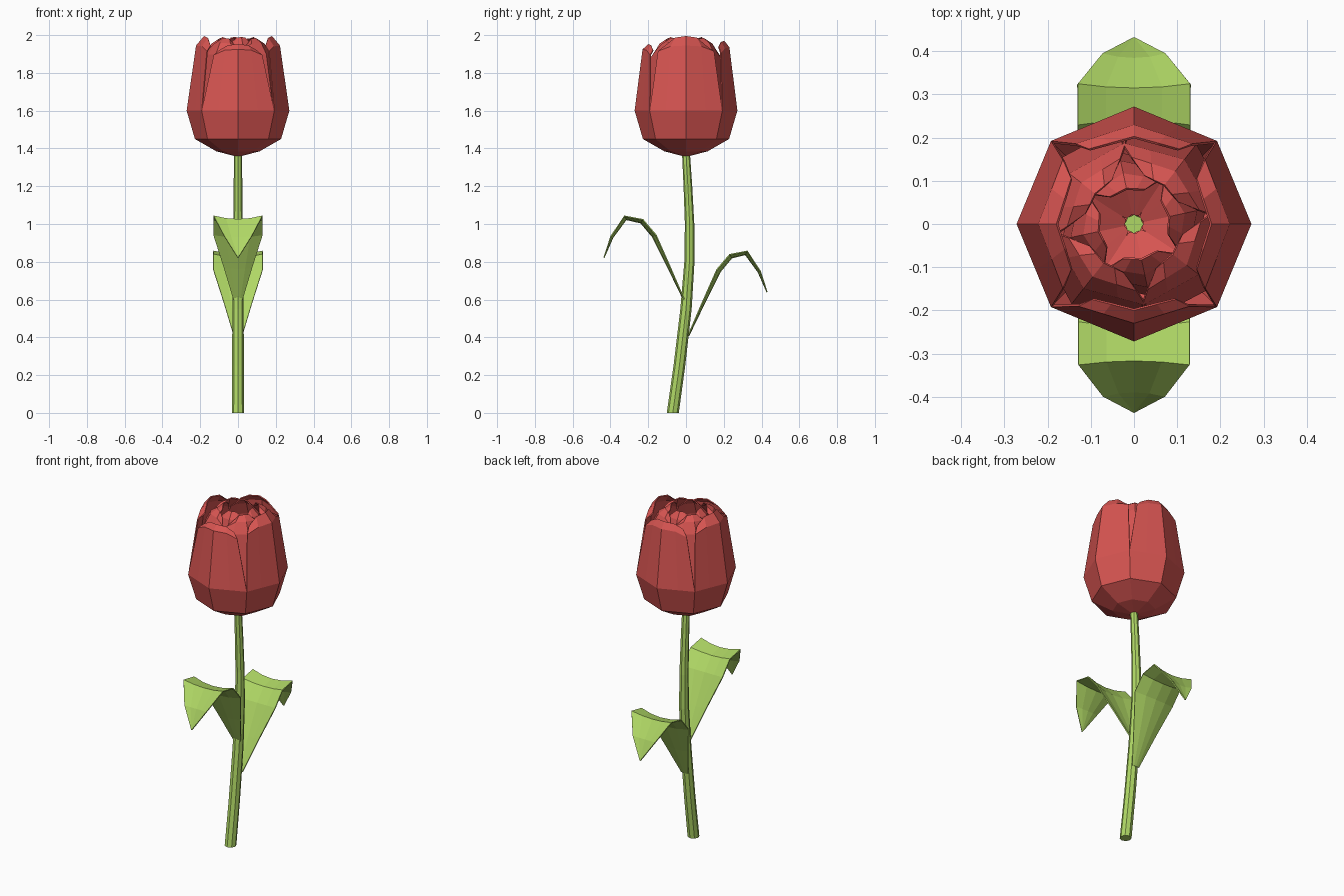
import bpy
from math import cos, sin, pi
from mathutils import Matrix, Vector

if "Cube" in bpy.data.objects:
    bpy.data.objects.remove(bpy.data.objects["Cube"], do_unlink=True)


def make_material(name, color):
    mat = bpy.data.materials.new(name)
    mat.use_nodes = True
    mat.diffuse_color = color
    mat.node_tree.nodes["Principled BSDF"].inputs["Base Color"].default_value = color
    return mat


red = make_material("petal red", (0.68, 0.09, 0.083, 1))
green = make_material("leaf green", (0.43, 0.68, 0.13, 1))


def make_grid(name, rows, mat, closed=False, thickness=0.0):
    """Skin equal-length rows of points with quads."""
    n = len(rows[0])
    verts = [p for row in rows for p in row]
    faces = []
    for i in range(len(rows) - 1):
        for j in range(n if closed else n - 1):
            k = (j + 1) % n
            faces.append((i * n + j, i * n + k, (i + 1) * n + k, (i + 1) * n + j))
    if closed:
        faces.append(tuple(reversed(range(n))))
        faces.append(tuple(range(len(verts) - n, len(verts))))
    mesh = bpy.data.meshes.new(name)
    mesh.from_pydata(verts, [], faces)
    mesh.materials.append(mat)
    obj = bpy.data.objects.new(name, mesh)
    bpy.context.collection.objects.link(obj)
    if thickness:
        mod = obj.modifiers.new("thickness", "SOLIDIFY")
        mod.thickness = thickness
    return obj


def petal(name, turn, profile):
    """Profile rows: radius, height, half angle in degrees, drop at the edge."""
    spin = Matrix.Rotation(turn * pi / 180, 3, "Z")
    rows = []
    for r, z, half, drop in profile:
        row = []
        for f in (-1, -0.55, 0, 0.55, 1):
            a = half * pi / 180
            edge = Vector((r * cos(a), r * sin(a) * (1 if f > 0 else -1), z))
            p = Vector((r, 0, z)).lerp(edge, abs(f))
            p.z -= drop * abs(f) ** 3
            row.append(spin @ p)
        rows.append(row)
    return make_grid(name, rows, red, thickness=0.006)


# Stem: a bent, tapering eight-sided tube
stem_path = [(-0.07, 0, 0.032), (-0.035, 0.25, 0.031), (0.0, 0.55, 0.03),
             (0.018, 0.8, 0.027), (0.019, 1.0, 0.025), (0.01, 1.2, 0.023),
             (0, 1.375, 0.021)]
rings = [[(r * cos(k * pi / 4), y + r * sin(k * pi / 4), z) for k in range(8)]
         for y, z, r in stem_path]
make_grid("stem", rings, green, closed=True)

# Leaves: cupped blades that arch over and end in a point
leaf_path = [(0.01, 0.59, 0.022), (0.09, 0.765, 0.075), (0.17, 0.935, 0.13),
             (0.235, 1.012, 0.13), (0.32, 1.03, 0.13), (0.39, 0.93, 0.073),
             (0.432, 0.82, 0.002)]


def leaf(name, side, lower):
    rows = []
    for i, (y, z, w) in enumerate(leaf_path):
        a, b = leaf_path[max(i - 1, 0)], leaf_path[min(i + 1, len(leaf_path) - 1)]
        t = Vector((b[0] - a[0], b[1] - a[1])).normalized()
        row = []
        for f in (-1, -0.5, 0, 0.5, 1):
            cup = (f * f - 0.5) * 0.16 * w
            row.append((f * w, side * (y - t.y * cup), z + t.x * cup - lower))
        rows.append(row)
    make_grid(name, rows, green, thickness=0.006)


leaf("front_leaf", -1, 0)
leaf("back_leaf", 1, 0.18)

# Outer petals: four wide shells forming an octagonal cup
cup_base = [(0.02, 1.36, 45, 0), (0.115, 1.385, 45, 0),
            (0.228, 1.45, 45, 0), (0.272, 1.6, 45, 0)]
side_top = [(0.222, 1.945, 42, 0.03), (0.18, 1.995, 36, 0.05)]
front_top = [(0.23, 1.925, 34, 0.03), (0.2, 1.952, 29, 0.03)]
back_top = [(0.23, 1.935, 36, 0.03), (0.203, 1.97, 31, 0.03)]
for name, turn, top in (("left_petal", 0, side_top), ("right_petal", 180, side_top),
                        ("front_petal", 270, front_top), ("back_petal", 90, back_top)):
    petal(name, turn, cup_base + top)

# Middle petals: set between the outer ones and folding inward
middle = [(0.03, 1.385, 40, 0), (0.2, 1.48, 48, 0), (0.235, 1.62, 48, 0),
          (0.19, 1.9, 46, 0.02), (0.155, 1.96, 40, 0.03), (0.115, 1.985, 26, 0.03)]
for i in range(4):
    petal("middle_petal_%d" % (i + 1), 52 + 90 * i, middle)

# Inner petals: a small closed bud around the open centre
inner = [(0.025, 1.39, 40, 0), (0.13, 1.45, 48, 0), (0.17, 1.62, 50, 0),
         (0.15, 1.88, 48, 0.02), (0.12, 1.955, 42, 0.02), (0.085, 1.99, 30, 0.02)]
for i in range(4):
    petal("inner_petal_%d" % (i + 1), 12 + 90 * i, inner)
